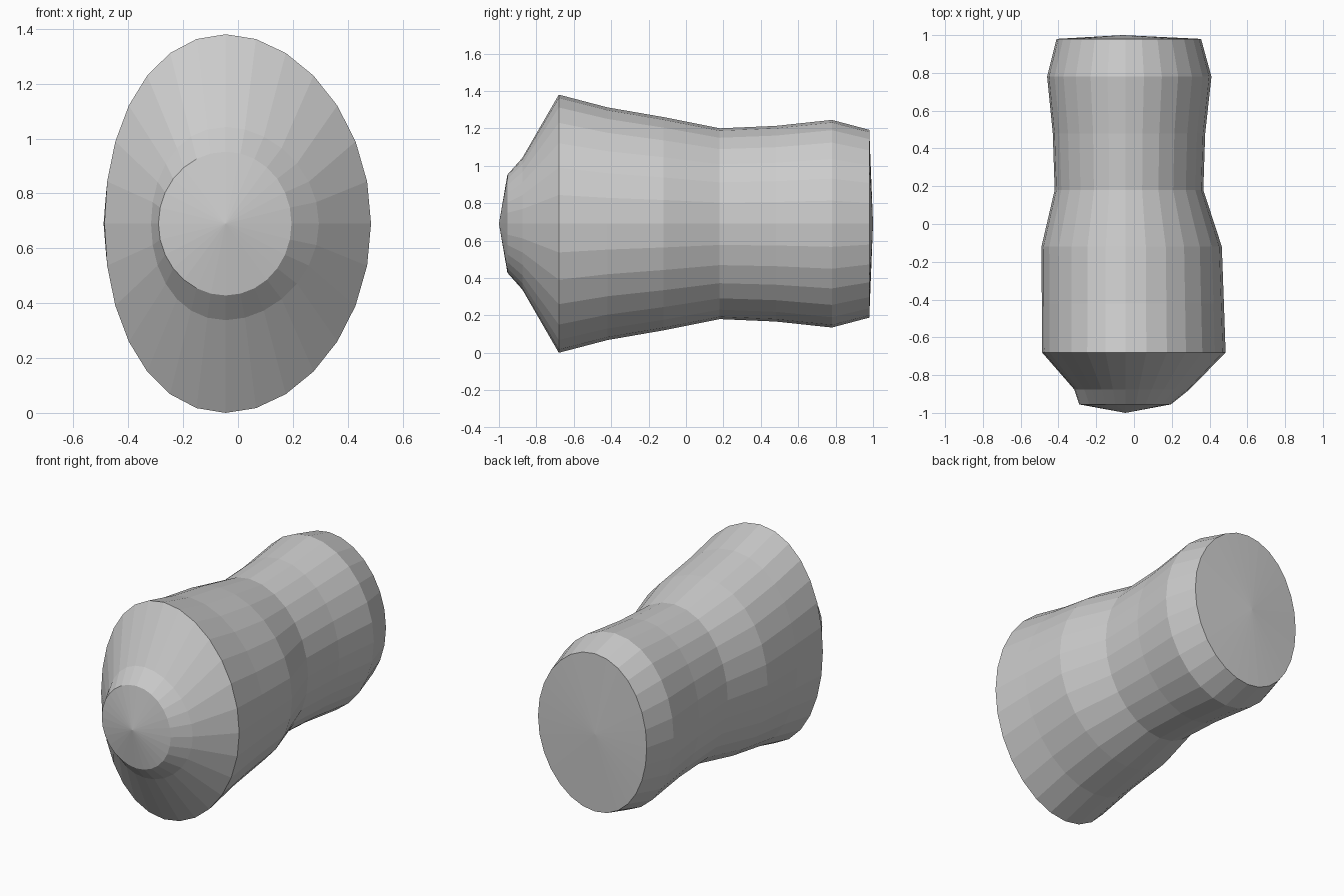
import bpy, bmesh, math

if "Cube" in bpy.data.objects:
    bpy.data.objects.remove(bpy.data.objects["Cube"])

SIDES = 28
CX, CZ = -0.045, 0.69
# ring stations along y: (y, left x, right x, half height)
RINGS = [
    (-0.955, -0.29, 0.195, 0.262),
    (-0.875, -0.317, 0.295, 0.352),
    (-0.68, -0.487, 0.485, 0.69),
    (-0.42, -0.488, 0.476, 0.622),
    (-0.12, -0.49, 0.465, 0.57),
    (0.18, -0.42, 0.367, 0.51),
    (0.48, -0.43, 0.377, 0.523),
    (0.78, -0.46, 0.41, 0.555),
    (0.98, -0.41, 0.355, 0.502),
]


def add_ring(bm, y, left, right, half):
    """Oval ring that swells a little more on one side."""
    width = (right - left) / 2
    bulge = (left + right) / 2 - CX
    ring = []
    for i in range(SIDES):
        a = 2 * math.pi * i / SIDES
        s = math.sin(a)
        ring.append(bm.verts.new((CX + width * s + bulge * s * s, y,
                                  CZ + half * math.cos(a))))
    return ring


# Barrel body: oval rings skinned together, shallow cones closing both ends
bm = bmesh.new()
rings = [add_ring(bm, *r) for r in RINGS]
for a, b in zip(rings, rings[1:]):
    for i in range(SIDES):
        j = (i + 1) % SIDES
        bm.faces.new((a[i], a[j], b[j], b[i]))
for ring, x, y in ((rings[0], CX, -1.0), (rings[-1], -0.06, 1.0)):
    tip = bm.verts.new((x, y, CZ))
    for i in range(SIDES):
        bm.faces.new((ring[i], ring[(i + 1) % SIDES], tip))
bmesh.ops.recalc_face_normals(bm, faces=bm.faces)

mesh = bpy.data.meshes.new("barrel_body")
bm.to_mesh(mesh)
bm.free()
body = bpy.data.objects.new("barrel_body", mesh)
bpy.context.collection.objects.link(body)
